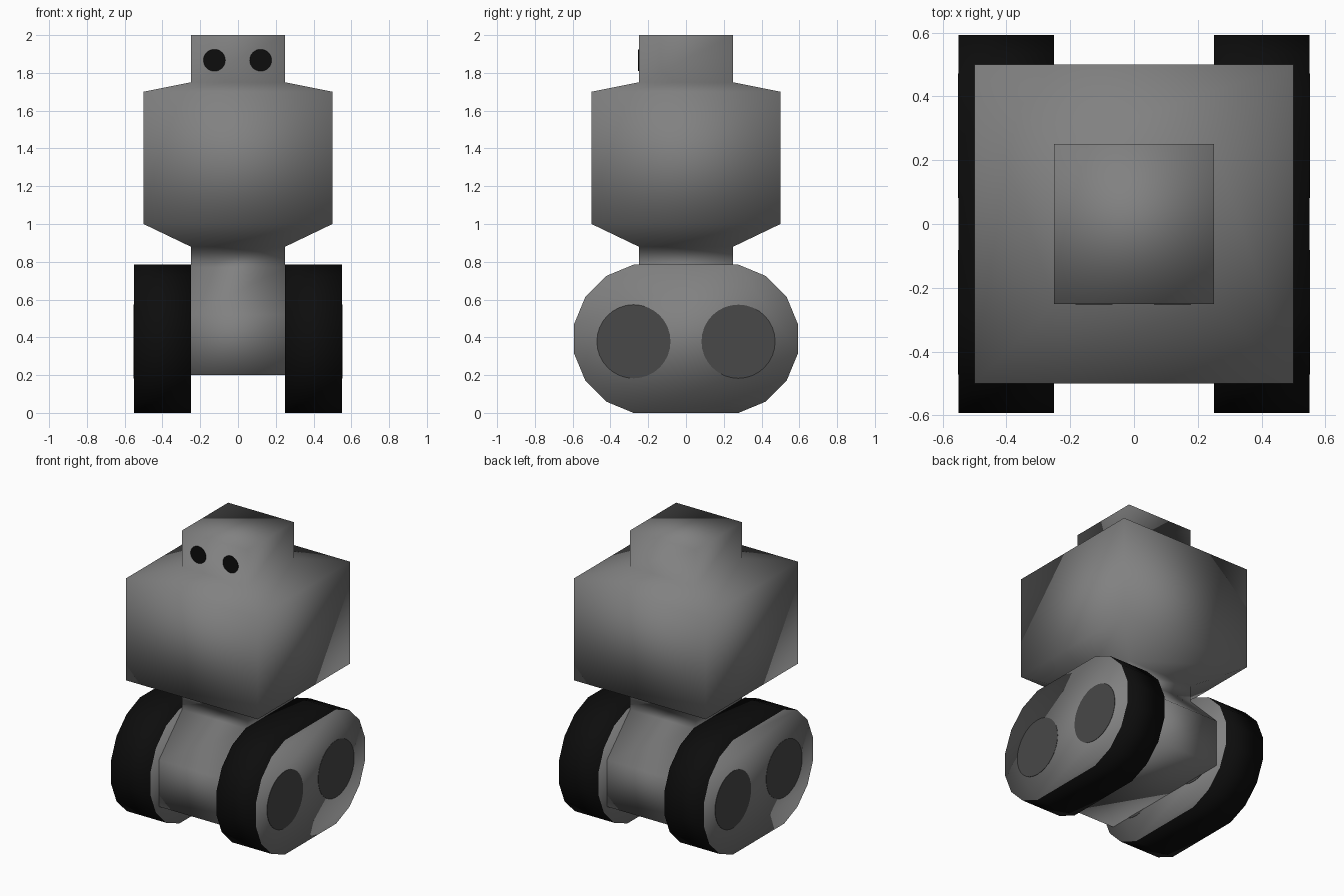
import bpy, bmesh, math
from mathutils import Matrix

if "Cube" in bpy.data.objects:
    bpy.data.objects.remove(bpy.data.objects["Cube"])


def material(name, value):
    m = bpy.data.materials.new(name)
    m.diffuse_color = (value, value, value, 1)
    m.use_nodes = True
    m.node_tree.nodes["Principled BSDF"].inputs["Base Color"].default_value = m.diffuse_color
    return m


GREY = material("body grey", 0.22)
DARK = material("wheel dark grey", 0.065)
BLACK = material("rubber black", 0.004)


def finish(name, bm, mats, smooth=True):
    bmesh.ops.recalc_face_normals(bm, faces=bm.faces)
    for f in bm.faces:
        f.smooth = smooth
    mesh = bpy.data.meshes.new(name)
    bm.to_mesh(mesh)
    bm.free()
    for m in mats:
        mesh.materials.append(m)
    ob = bpy.data.objects.new(name, mesh)
    bpy.context.collection.objects.link(ob)
    return ob


def disc(name, centre, radius, axis, mat):
    """Thin round plate facing along x or y."""
    bm = bmesh.new()
    bmesh.ops.create_cone(bm, cap_ends=True, segments=32, radius1=radius,
                          radius2=radius, depth=0.006)
    rot = Matrix.Rotation(math.pi / 2, 4, 'Y' if axis == 'x' else 'X')
    bm.transform(Matrix.Translation(centre) @ rot)
    return finish(name, bm, [mat], smooth=False)


# Body: rectangular rings (height, half width, half depth) skinned upwards
rings = [(0.20, .25, .50), (0.52, .25, .50), (0.77, .25, .25), (0.88, .25, .25),
         (1.00, .50, .50), (1.70, .50, .50), (1.75, .25, .25), (2.00, .25, .25)]
bm = bmesh.new()
loops = [[bm.verts.new((sx * w, sy * d, z))
          for sx, sy in ((-1, -1), (1, -1), (1, 1), (-1, 1))] for z, w, d in rings]
for lo, hi in zip(loops, loops[1:]):
    for i in range(4):
        j = (i + 1) % 4
        bm.faces.new((lo[i], lo[j], hi[j], hi[i]))
bm.faces.new(loops[0][::-1])
bm.faces.new(loops[-1])
finish("body", bm, [GREY])

# Eyes on the front of the head
for side, x in (("left", -0.125), ("right", 0.12)):
    disc(side + "_eye", (x, -0.25, 1.867), 0.058, 'y', BLACK)

# Tracks: sixteen-sided cylinder stretched apart along y, grey sides, black tread
R, STRETCH = 0.4, 0.2
ZC = R * math.cos(math.pi / 16)
for side, s in (("left", -1), ("right", 1)):
    profile = []
    for i in range(16):
        a = (i + 0.5) * math.pi / 8
        y = R * math.cos(a)
        profile.append((y + math.copysign(STRETCH, y), ZC + R * math.sin(a)))
    bm = bmesh.new()
    cap = bm.faces.new([bm.verts.new((s * 0.25, y, z)) for y, z in profile])
    out = bmesh.ops.extrude_face_region(bm, geom=[cap], use_keep_orig=True)
    for v in out["geom"]:
        if isinstance(v, bmesh.types.BMVert):
            v.co.x = s * 0.55
    bm.normal_update()
    for f in bm.faces:
        f.material_index = 0 if abs(f.normal.x) > 0.9 else 1
    finish(side + "_track", bm, [GREY, BLACK])

    # Wheel discs on the outer and inner side of the track
    for place, x in (("outer", 0.549), ("inner", 0.251)):
        for end, y in (("front", -0.277), ("back", 0.277)):
            disc(f"{side}_{end}_{place}_wheel", (s * x, y, 0.378), 0.195, 'x', DARK)
